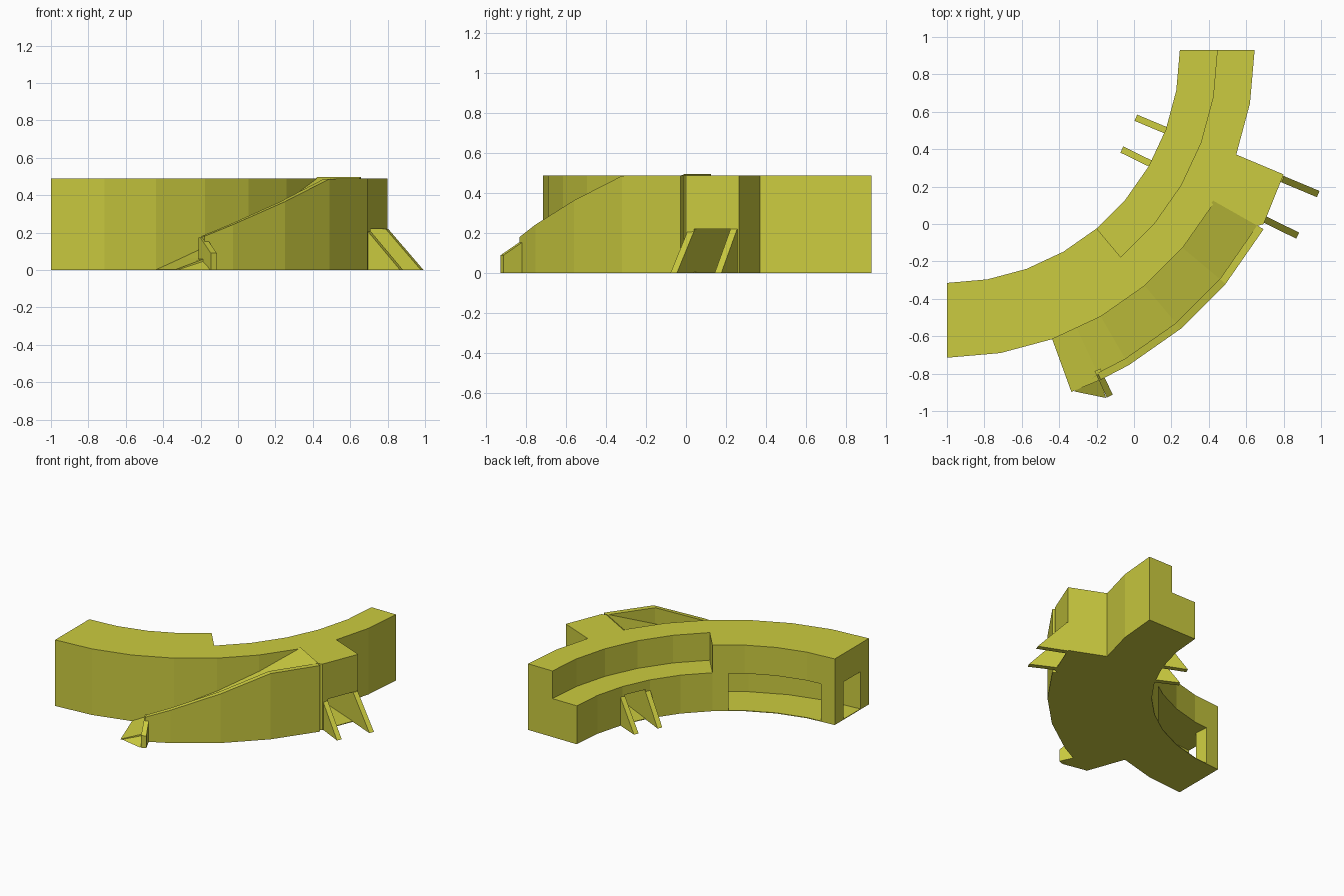
import bpy, bmesh
from math import cos, sin, radians
from mathutils import Vector

if "Cube" in bpy.data.objects:
    bpy.data.objects.remove(bpy.data.objects["Cube"])

CX, CY = -1.0, 0.93              # centre of the curved wall
R_IN, R_MID, R_OUT = 1.245, 1.445, 1.645
TOP, LEDGE, ROOM, TUNNEL = 0.49, 0.285, 0.28, 0.22

mat = bpy.data.materials.new("olive")
mat.diffuse_color = (0.6, 0.6, 0.05, 1)
mat.use_nodes = True
mat.node_tree.nodes["Principled BSDF"].inputs["Base Color"].default_value = mat.diffuse_color


def make(name, bm):
    bmesh.ops.recalc_face_normals(bm, faces=bm.faces)
    me = bpy.data.meshes.new(name)
    bm.to_mesh(me)
    bm.free()
    me.materials.append(mat)
    ob = bpy.data.objects.new(name, me)
    bpy.context.collection.objects.link(ob)
    return ob


def loft(name, rings):
    """Skin closed rings of points into a capped solid."""
    bm = bmesh.new()
    vs = [[bm.verts.new(p) for p in ring] for ring in rings]
    n = len(vs[0])
    for a, b in zip(vs, vs[1:]):
        for i in range(n):
            j = (i + 1) % n
            bm.faces.new((a[i], a[j], b[j], b[i]))
    bm.faces.new(vs[0])
    bm.faces.new(vs[-1])
    return make(name, bm)


def polar(r, a, z):
    return (CX + r * cos(radians(a)), CY + r * sin(radians(a)), z)


def sweep(name, angles, profile):
    """Sweep an (r, z) profile, given as a function of angle, round the centre."""
    return loft(name, [[polar(r, a, z) for r, z in profile(a)] for a in angles])


def box(r0, r1, z0, z1):
    return lambda a: [(r0, z0), (r1, z0), (r1, z1), (r0, z1)]


def prism(name, pts, z0, z1):
    return loft(name, [[(x, y, z) for x, y in pts] for z in (z0, z1)])


def cut(ob, cutter):
    m = ob.modifiers.new("cut", 'BOOLEAN')
    m.operation, m.solver, m.object = 'DIFFERENCE', 'EXACT', cutter
    bpy.context.view_layer.objects.active = ob
    bpy.ops.object.modifier_apply(modifier=m.name)


# Curved wall: full-height half and half with a lower walkway on the inside
wall = sweep("wall", range(-90, -49, 10), box(R_IN, R_OUT, 0, TOP))
ledge_wall = sweep("walkway_wall", range(-50, 1, 10), lambda a: [
    (R_IN, 0), (R_OUT, 0), (R_OUT, TOP), (R_MID, TOP), (R_MID, LEDGE), (R_IN, LEDGE)])

# Platform at the head of the ramp
platform = prism("platform", [(0.54, 0.374), (0.80, 0.265), (0.693, 0.0), (0.66, -0.01),
                              (0.42, 0.115)], 0, TOP)


# Ramp with a parapet along the outer edge
def ramp_z(a):
    return max(0.002, TOP * (a + 70) / 40)


def ramp_profile(a):
    z = ramp_z(a)
    rail = min(TOP, z + 0.12)
    return [(1.635, 0), (1.945, 0), (1.945, rail), (1.905, rail), (1.905, z), (1.635, z)]


sweep("ramp", [-65, -60, -50, -40, -29.5], ramp_profile)
sweep("ramp_foot", [-70, -65], lambda a: box(1.635, 1.945, 0, ramp_z(a))(a))

# Buttress and flared apron at the foot of the parapet
sweep("parapet_buttress", [-65.3, -64.3],
      lambda a: [(1.89, 0), (2.045, 0), (2.045, 0.09), (1.91, 0.175), (1.89, 0.175)])
bm = bmesh.new()
for p in [(-0.32, -0.895, 0), (-0.15, -0.93, 0), (-0.19, -0.8, 0), (-0.19, -0.8, 0.065)]:
    bm.verts.new(p)
bmesh.ops.convex_hull(bm, input=bm.verts)
make("ramp_apron", bm)

# Sloped fins lining the tunnel and sticking out on both sides
fins = [(Vector((0.01, 0.568)), Vector((0.985, 0.16))),
        (Vector((-0.065, 0.398)), Vector((0.875, -0.062)))]
T = 0.018
inner_edges = []
for k, (p, q) in enumerate(fins):
    d = (q - p).normalized()
    n = Vector((-d.y, d.x)) * T
    p1, q1 = p + d * 0.18, q - d * 0.205
    rings = []
    for s in (-1, 1):
        o = n * s
        rings.append([(*(p + o), 0), (*(q + o), 0), (*(q1 + o), TUNNEL), (*(p1 + o), TUNNEL)])
    loft(f"tunnel_fin_{k + 1}", rings)
    side = -n if k == 0 else n
    inner_edges.append((p + side, q + side))

# Tunnel between the fins
(a, b), (c, d) = inner_edges
tunnel = prism("tunnel_cutter", [a, b, d, c], 0.005, TUNNEL)
cut(ledge_wall, tunnel)
cut(platform, tunnel)

# Corridor with an end doorway and a wide opening on the inside
corridor = sweep("corridor_cutter", [-95, -90, -80, -70, -60, -55], box(1.345, 1.545, 0.005, ROOM))
opening = sweep("opening_cutter", [-85, -80, -70, -60, -55], box(1.2, 1.4, 0.005, ROOM))
cut(wall, corridor)
cut(wall, opening)

for ob in (tunnel, corridor, opening):
    bpy.data.objects.remove(ob)
